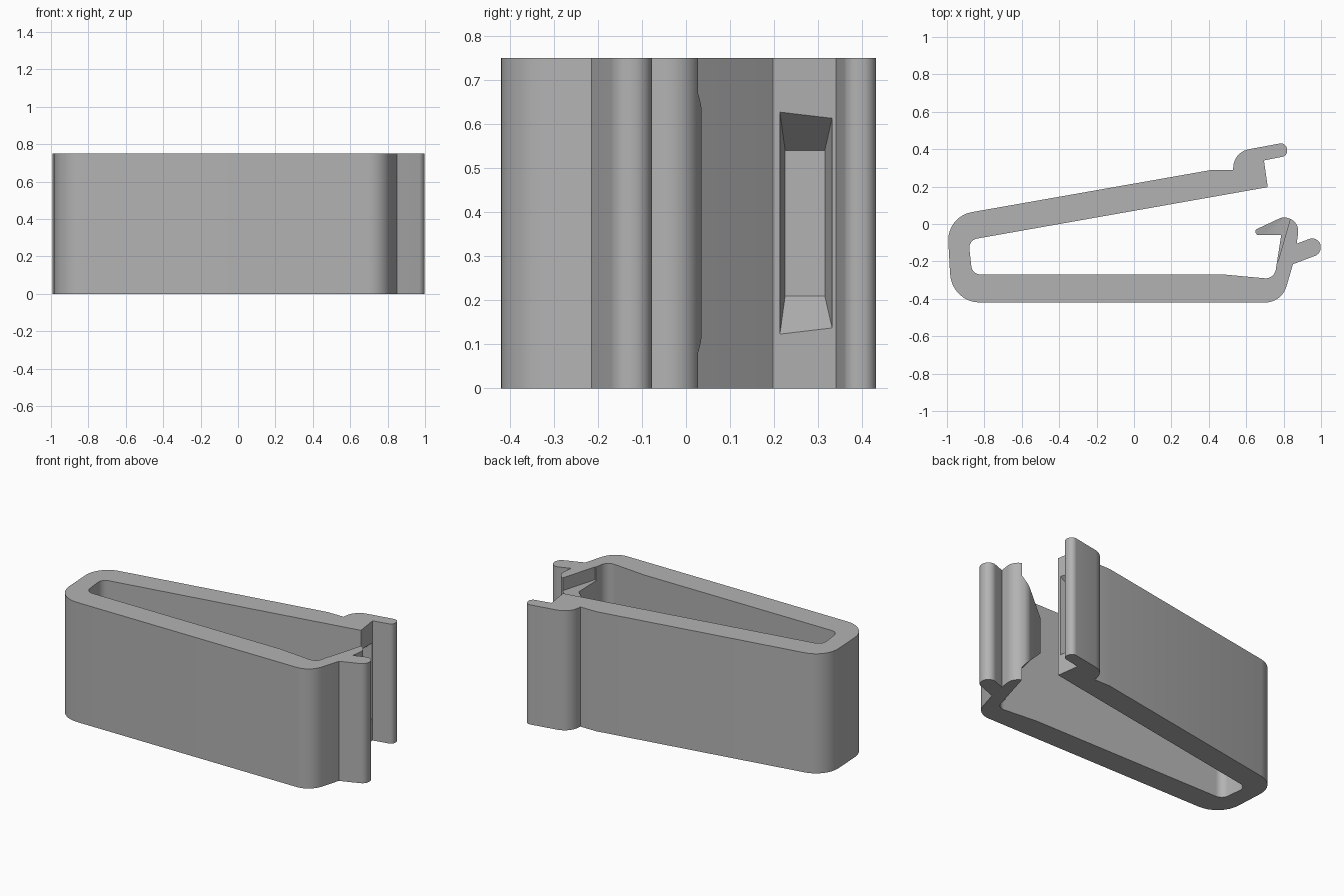
import bpy, bmesh, math
from mathutils import Vector

HEIGHT = 0.75
STEPS = 8

cube = bpy.data.objects.get("Cube")
if cube:
    bpy.data.objects.remove(cube, do_unlink=True)

grey = bpy.data.materials.new("light grey plastic")
grey.use_nodes = True
colour = (0.45, 0.45, 0.45, 1)
grey.diffuse_color = colour
grey.node_tree.nodes["Principled BSDF"].inputs["Base Color"].default_value = colour


def rounded(corners):
    """Outline whose corners (x, y, radius) are replaced by arcs."""
    outline = []
    for i, (x, y, radius) in enumerate(corners):
        p = Vector((x, y))
        if not radius:
            outline.append(p)
            continue
        a = (Vector(corners[i - 1][:2]) - p).normalized()
        b = (Vector(corners[(i + 1) % len(corners)][:2]) - p).normalized()
        half = a.angle(b) / 2
        centre = p + (a + b).normalized() * radius / math.sin(half)
        start = p + a * radius / math.tan(half) - centre
        end = p + b * radius / math.tan(half) - centre
        sweep = start.angle(end)
        for k in range(STEPS + 1):
            t = k / STEPS
            arc = start * math.sin((1 - t) * sweep) + end * math.sin(t * sweep)
            outline.append(centre + arc / math.sin(sweep))
    return outline


def make_object(name, bm):
    bmesh.ops.recalc_face_normals(bm, faces=bm.faces)
    mesh = bpy.data.meshes.new(name)
    bm.to_mesh(mesh)
    bm.free()
    mesh.materials.append(grey)
    obj = bpy.data.objects.new(name, mesh)
    bpy.context.collection.objects.link(obj)
    return obj


def hull(name, points):
    bm = bmesh.new()
    for p in points:
        bm.verts.new(p)
    bmesh.ops.convex_hull(bm, input=bm.verts)
    obj = make_object(name, bm)
    obj.hide_render = True
    return obj


def cut(target, cutter):
    mod = target.modifiers.new("cut", "BOOLEAN")
    mod.operation = "DIFFERENCE"
    mod.solver = "EXACT"
    mod.object = cutter
    bpy.context.view_layer.objects.active = target
    bpy.ops.object.modifier_apply(modifier=mod.name)
    bpy.data.objects.remove(cutter, do_unlink=True)


# Outline of the whole clip: outside of the loop, latch, inside, upper jaw
corners = [
    (0.53, 0.29, 0), (0.42, 0.29, 0),
    (-1, 0.04, 0.15), (-0.975, -0.42, 0.16), (0.79, -0.42, 0.12),
    # release tab
    (0.85, -0.215, 0), (0.995, -0.16, 0.045), (1.005, -0.055, 0.045),
    (0.87, -0.105, 0),
    # latch head and barb
    (0.885, 0.01, 0.07), (0.8, 0.04, 0.06), (0.64, -0.035, 0.015),
    (0.66, -0.06, 0.012), (0.787, -0.06, 0),
    # inside of the loop
    (0.75, -0.295, 0.055), (0.48, -0.27, 0),
    (-0.865, -0.27, 0.05), (-0.885, -0.086, 0.05),
    # upper jaw with overhanging lip
    (0.715, 0.197, 0), (0.695, 0.34, 0), (0.82, 0.365, 0.03),
    (0.815, 0.437, 0.032), (0.535, 0.385, 0.1),
]
bm = bmesh.new()
face = bm.faces.new([bm.verts.new((p.x, p.y, 0)) for p in rounded(corners)])
side = bmesh.ops.extrude_face_region(bm, geom=[face])["geom"]
bmesh.ops.translate(bm, vec=(0, 0, HEIGHT),
                    verts=[v for v in side if isinstance(v, bmesh.types.BMVert)])
clip = make_object("spring_clip", bm)

# Trim both ends of the barb to a slope
edge = [(0.77, -0.2), (0.845, 0.06)]
far = [(0.5, -0.2), (0.5, 0.06)]
for flip in (False, True):
    points = [(x, y, 0.8) for x, y in edge + far]
    points += [(x, y, 0.67) for x, y in edge] + [(x, y, 0.34) for x, y in far]
    if flip:
        points = [(x, y, HEIGHT - z) for x, y, z in points]
    cut(clip, hull("barb_trim", points))

# Tapered pocket in the upper jaw that receives the barb
mouth = [(0.74, y, z) for y in (0.21, 0.34) for z in (0.1, 0.65)]
back = [(0.61, y, z) for y in (0.225, 0.315) for z in (0.21, 0.54)]
cut(clip, hull("pocket", mouth + back))

bpy.ops.object.select_all(action="DESELECT")
clip.select_set(True)
bpy.context.view_layer.objects.active = clip
bpy.ops.object.shade_smooth_by_angle(angle=math.radians(30))
